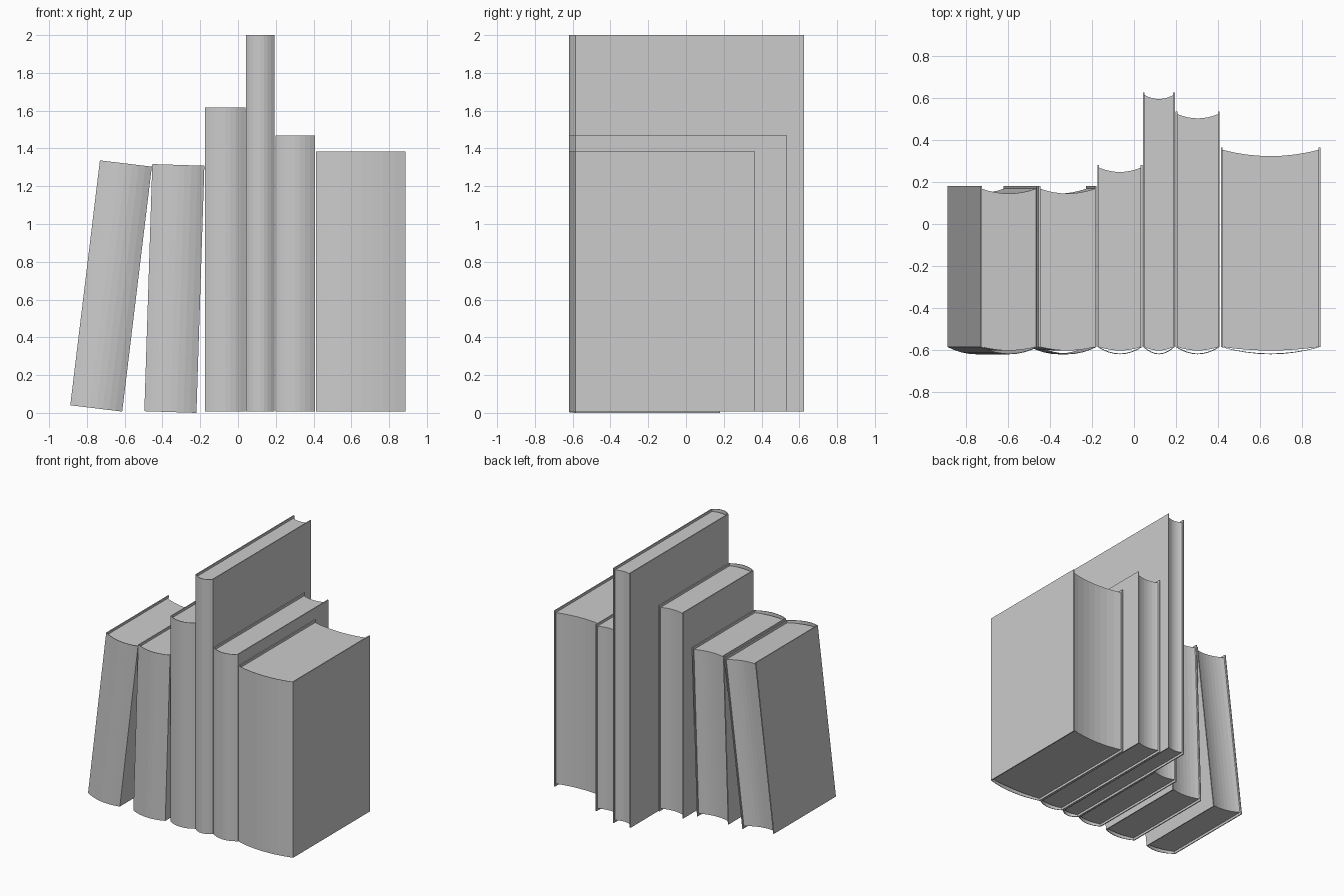
import bpy, bmesh, math

if "Cube" in bpy.data.objects:
    bpy.data.objects.remove(bpy.data.objects["Cube"])

SEG = 8          # facets across each curved spine
T = 0.008        # cover board thickness
HINGE = -0.585   # y where the boards meet the spine


def arc(x0, x1, y, sag):
    """Points of a shallow arc from x0 to x1, bulging by sag in y."""
    pts = []
    for i in range(SEG + 1):
        u = i / SEG
        pts.append((x0 + (x1 - x0) * u, y + sag * 4 * u * (1 - u)))
    return pts


def extrude_profile(name, profile, z0, z1):
    bm = bmesh.new()
    face = bm.faces.new([bm.verts.new((x, y, z0)) for x, y in profile])
    res = bmesh.ops.extrude_face_region(bm, geom=[face], use_keep_orig=True)
    top = [v for v in res["geom"] if isinstance(v, bmesh.types.BMVert)]
    bmesh.ops.translate(bm, verts=top, vec=(0, 0, z1 - z0))
    bmesh.ops.recalc_face_normals(bm, faces=bm.faces[:])
    mesh = bpy.data.meshes.new(name)
    bm.to_mesh(mesh)
    bm.free()
    obj = bpy.data.objects.new(name, mesh)
    bpy.context.collection.objects.link(obj)
    return obj


def book(label, right, z, width, height, back, tilt=0.0):
    """A hardback standing on its lower right corner (right, z)."""
    # cover: two boards and a thin rounded spine in one U shape
    outer = arc(-width, 0, HINGE, -0.035)
    inner = arc(-T, -width + T, HINGE, -0.031)
    cover = [(-width, back)] + outer + [(0, back), (-T, back)] + inner + [(-width + T, back)]
    # pages: slightly rounded at the spine, hollow at the fore edge
    pages = (arc(-width + T, -T, HINGE, -0.017)
             + arc(-T, -width + T, back - 0.012, -min(0.03, 0.012 + 0.04 * width)))
    for part, profile, inset in (("cover", cover, 0), ("pages", pages, 0.018)):
        obj = extrude_profile(f"{label}_{part}", profile, inset, height - inset)
        obj.location = (right, 0, z)
        obj.rotation_euler = (0, math.radians(tilt), 0)


# leaning books on the left, then four upright books
book("leaning_book", -0.613, 0.007, 0.277, 1.306, 0.18, 6.9)
book("slightly_leaning_book", -0.220, 0.0, 0.276, 1.309, 0.18, 1.84)
book("medium_book", 0.040, 0.008, 0.214, 1.609, 0.28)
book("tall_thin_book", 0.194, 0.008, 0.151, 1.992, 0.625)
book("deep_book", 0.408, 0.008, 0.210, 1.461, 0.535)
book("thick_book", 0.887, 0.008, 0.474, 1.375, 0.365)
